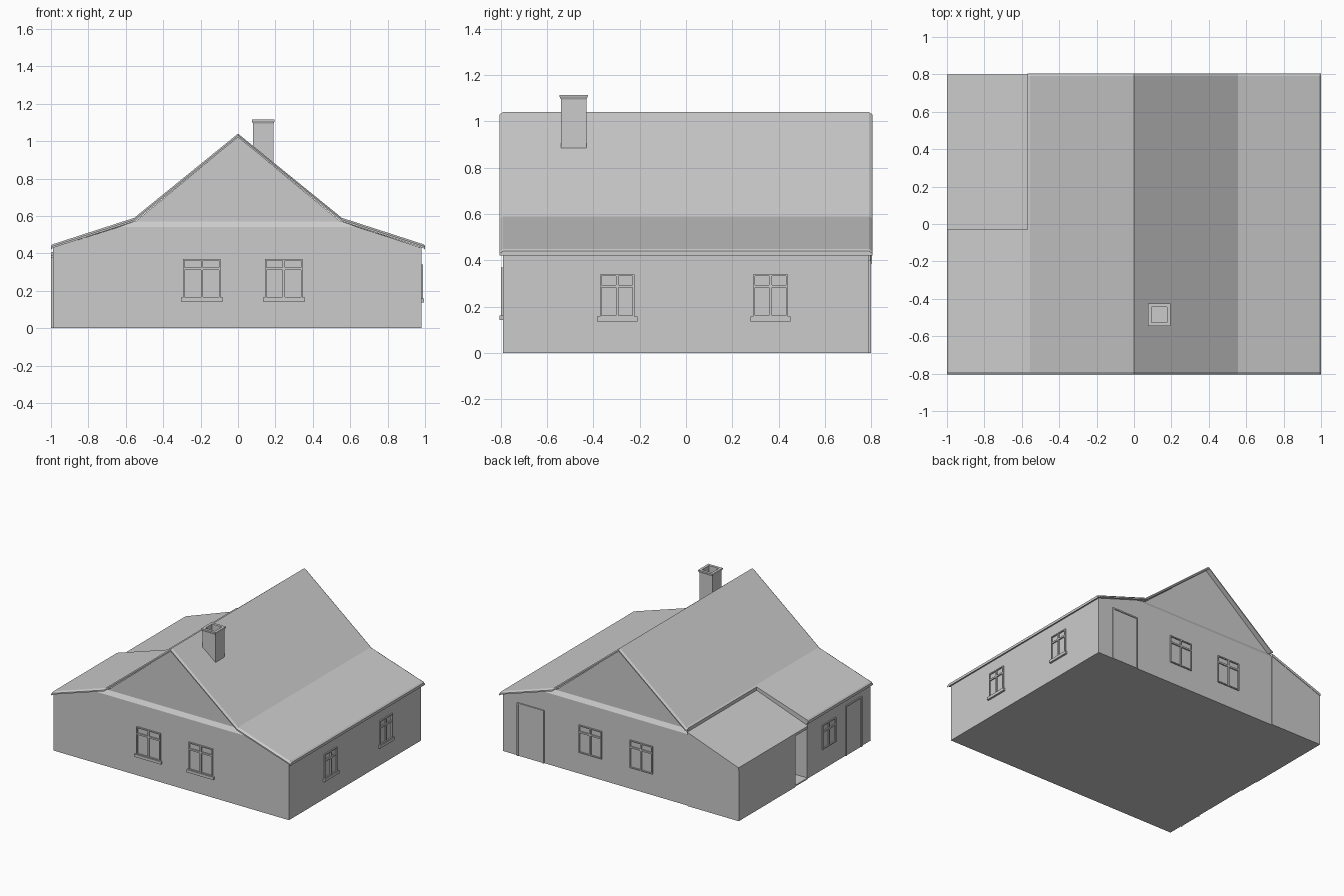
import bpy, bmesh, math
from mathutils import Matrix, Vector

if "Cube" in bpy.data.objects:
    bpy.data.objects.remove(bpy.data.objects["Cube"])


def finish(name, bm):
    bmesh.ops.recalc_face_normals(bm, faces=bm.faces)
    me = bpy.data.meshes.new(name)
    bm.to_mesh(me)
    bm.free()
    ob = bpy.data.objects.new(name, me)
    bpy.context.collection.objects.link(ob)
    return ob


def loft(name, rings):
    """Closed solid through (y, [(x, z), ...]) cross-sections."""
    bm = bmesh.new()
    rows = [[bm.verts.new((x, y, z)) for x, z in pts] for y, pts in rings]
    for a, b in zip(rows, rows[1:]):
        for i in range(len(a)):
            j = (i + 1) % len(a)
            bm.faces.new((a[i], a[j], b[j], b[i]))
    bm.faces.new(rows[0])
    bm.faces.new(rows[-1])
    return finish(name, bm)


def boxes(name, items, matrix=Matrix()):
    """Join boxes given as (x0, x1, y0, y1, z0, z1)."""
    bm = bmesh.new()
    for x0, x1, y0, y1, z0, z1 in items:
        m = Matrix.Translation(((x0 + x1) / 2, (y0 + y1) / 2, (z0 + z1) / 2))
        s = Matrix.Diagonal((x1 - x0, y1 - y0, z1 - z0, 1))
        bmesh.ops.create_cube(bm, size=1, matrix=matrix @ m @ s)
    return finish(name, bm)


def on_wall(side, u):
    """Local frame on a wall: x along it, -y outwards."""
    loc, angle = {"front": ((u, -0.79, 0), 0), "right": ((0.98, u, 0), 90),
                  "back": ((u, 0.79, 0), 180), "left": ((-0.99, u, 0), -90)}[side]
    return Matrix.Translation(Vector(loc)) @ Matrix.Rotation(math.radians(angle), 4, 'Z')


def window(side, u, w, z0, z1, sill):
    h, t, out = w / 2, 0.008, -0.009
    zt = z1 - 0.052
    bars = [(-h, -h + t, out, 0.01, z0, z1), (h - t, h, out, 0.01, z0, z1),
            (-h, h, out, 0.01, z1 - t, z1), (-h, h, out, 0.01, z0, z0 + t),
            (-0.006, 0.006, out, 0.01, z0, z1), (-h, h, out, 0.01, zt - 0.006, zt + 0.006)]
    if sill:
        bars.append((-h - 0.012, h + 0.012, -0.015, 0.01, z0 - 0.018, z0 + 0.003))
    boxes(side + "_window", bars, on_wall(side, u))


def door(side, u, w, z1):
    h, t, out = w / 2, 0.01, -0.009
    boxes(side + "_door", [(-h, -h + t, out, 0.01, 0, z1), (h - t, h, out, 0.01, 0, z1),
                           (-h, h, out, 0.01, z1 - t, z1),
                           (-h + t, h - t, -0.003, 0.01, 0, z1 - t)], on_wall(side, u))


# Walls with a sloping ledge below each gable
def wall_ring(x, z):
    return [(-0.99, 0), (0.98, 0), (0.98, 0.43), (x, z), (-x, z), (-0.99, 0.43)]


walls = loft("walls", [(-0.79, wall_ring(0.64, 0.54)), (-0.77, wall_ring(0.555, 0.57)),
                       (0.77, wall_ring(0.555, 0.57)), (0.79, wall_ring(0.64, 0.54))])
cutter = boxes("porch_cutter", [(-1.2, -0.57, -0.03, 1, -0.1, 1)])
cutter.hide_render = True
cutter.hide_viewport = True
cut = walls.modifiers.new("porch_cut", 'BOOLEAN')
cut.operation = 'DIFFERENCE'
cut.solver = 'EXACT'
cut.object = cutter

# Gable block under the steep roof
gable = [(-0.555, 0.565), (0.555, 0.565), (0, 1.022)]
loft("gables", [(-0.77, gable), (0.77, gable)])


# Roof sheets with chamfered verge edges
def roof(name, top, y0, y1, chamfer_end):
    def ring(drop):
        return [(x, z - drop) for x, z in top] + [(x, z - 0.02) for x, z in reversed(top)]
    rings = [(y0, ring(0.01)), (y0 + 0.015, ring(0))]
    rings += [(y1 - 0.015, ring(0)), (y1, ring(0.01))] if chamfer_end else [(y1, ring(0))]
    loft(name, rings)


roof("main_roof", [(-0.57, 0.585), (-0.555, 0.59), (0, 1.04), (0.555, 0.59), (0.99, 0.449),
                   (1.0, 0.44)], -0.805, 0.805, True)
roof("left_wing_roof", [(-1.0, 0.44), (-0.99, 0.449), (-0.57, 0.585)], -0.805, -0.03, False)

# Corner porch: floor, walls, lean-to roof
boxes("porch_floor", [(-0.995, -0.57, -0.03, 0.79, 0, 0.01)])
boxes("porch_side_wall", [(-1.0, -0.98, 0.12, 0.795, 0, 0.395)])
back = [(-1.0, 0), (-0.57, 0), (-0.57, 0.55), (-1.0, 0.395)]
loft("porch_back_wall", [(0.775, back), (0.797, back)])
lean = [(-1.0, 0.385), (-0.57, 0.54), (-0.57, 0.56), (-1.0, 0.405)]
loft("porch_roof", [(-0.03, lean), (0.8, lean)])

# Windows and doors
for u in (-0.193, 0.245):
    window("front", u, 0.2, 0.16, 0.37, True)
for u in (-0.297, 0.365):
    window("right", u, 0.15, 0.155, 0.34, True)
for u in (-0.18, 0.245):
    window("back", u, 0.19, 0.16, 0.37, False)
window("left", -0.29, 0.16, 0.155, 0.34, False)
door("back", 0.745, 0.225, 0.4)
door("left", -0.585, 0.19, 0.38)

# Chimney: hollow square shaft with a flared cap
bm = bmesh.new()
rows = []
for r, z in ((0.055, 0.85), (0.055, 1.095), (0.061, 1.108), (0.061, 1.115),
             (0.041, 1.115), (0.041, 0.98)):
    rows.append([bm.verts.new((0.135 + r * a, -0.485 + r * b, z))
                 for a, b in ((-1, -1), (1, -1), (1, 1), (-1, 1))])
for a, b in zip(rows, rows[1:]):
    for i in range(4):
        j = (i + 1) % 4
        bm.faces.new((a[i], a[j], b[j], b[i]))
bm.faces.new(rows[0])
bm.faces.new(rows[-1])
finish("chimney", bm)
